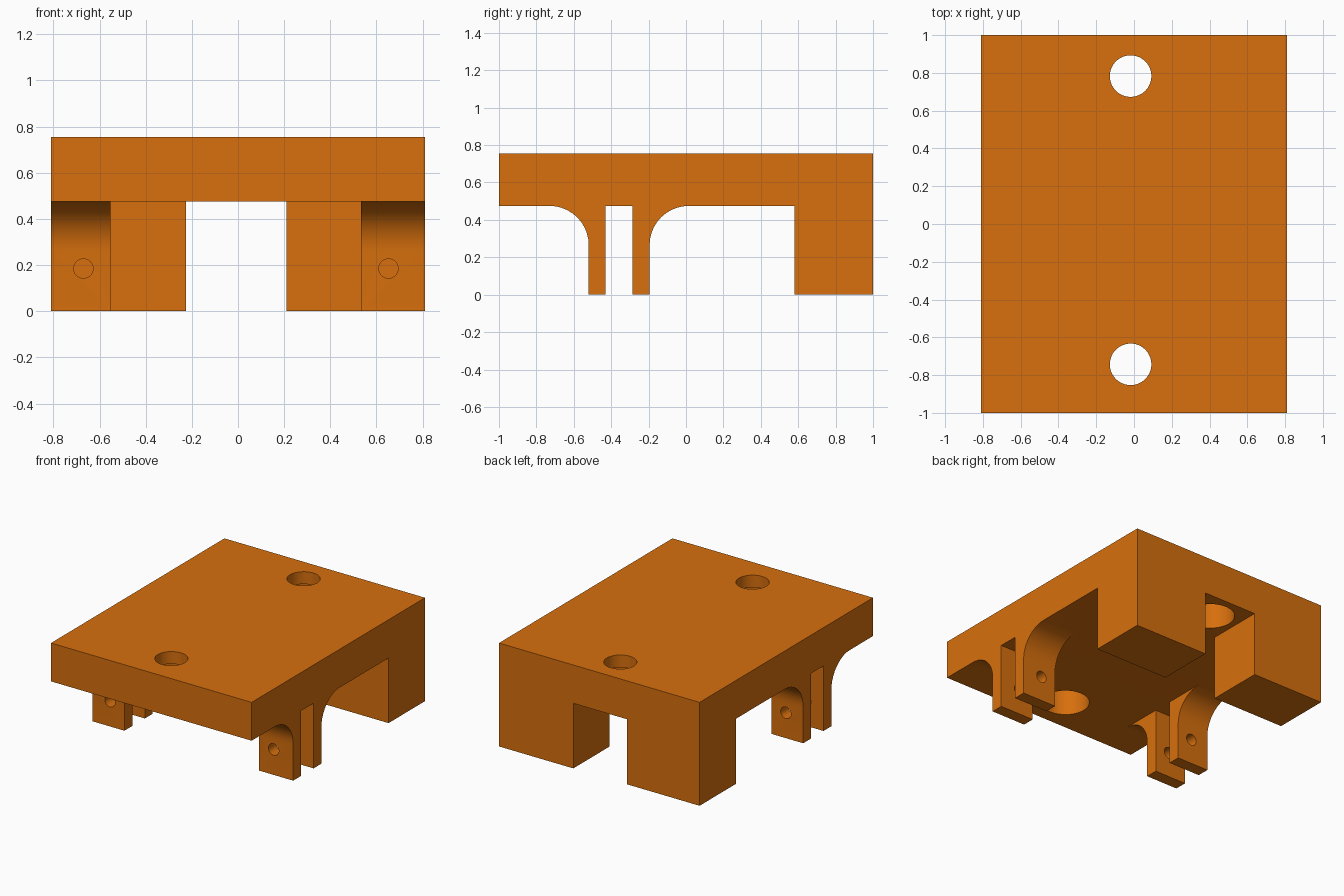
import bpy, bmesh, math

if "Cube" in bpy.data.objects:
    bpy.data.objects.remove(bpy.data.objects["Cube"])

W, TOP, UNDER = 0.81, 0.755, 0.475
FILLET = 0.21


def mesh_object(name, bm):
    bmesh.ops.recalc_face_normals(bm, faces=bm.faces)
    mesh = bpy.data.meshes.new(name)
    bm.to_mesh(mesh)
    bm.free()
    ob = bpy.data.objects.new(name, mesh)
    bpy.context.collection.objects.link(ob)
    return ob


def extrude_side(name, profile, x0, x1):
    """Extrude a (y, z) profile along x."""
    bm = bmesh.new()
    face = bm.faces.new([bm.verts.new((x0, y, z)) for y, z in profile])
    out = bmesh.ops.extrude_face_region(bm, geom=[face])
    moved = [v for v in out["geom"] if isinstance(v, bmesh.types.BMVert)]
    bmesh.ops.translate(bm, verts=moved, vec=(x1 - x0, 0, 0))
    return mesh_object(name, bm)


def box(name, x0, x1, y0, y1, z0, z1):
    return extrude_side(name, [(y0, z0), (y1, z0), (y1, z1), (y0, z1)], x0, x1)


def cylinder(name, r, depth, loc, rot=(0, 0, 0), sides=48):
    bm = bmesh.new()
    bmesh.ops.create_cone(bm, cap_ends=True, segments=sides,
                          radius1=r, radius2=r, depth=depth)
    ob = mesh_object(name, bm)
    ob.location, ob.rotation_euler = loc, rot
    return ob


def cut(target, cutter):
    cutter.hide_render = True
    mod = target.modifiers.new("cut", "BOOLEAN")
    mod.operation, mod.solver, mod.object = "DIFFERENCE", "EXACT", cutter
    bpy.context.view_layer.objects.active = target
    bpy.ops.object.modifier_apply(modifier=mod.name)
    bpy.data.objects.remove(cutter)


def arc(cy, a0, a1, n=10):
    """Fillet arc centred below the plate underside."""
    return [(cy + FILLET * math.cos(math.radians(a0 + (a1 - a0) * i / n)),
             UNDER - FILLET + FILLET * math.sin(math.radians(a0 + (a1 - a0) * i / n)))
            for i in range(n + 1)]


# Side silhouette: plate, filleted clevis lugs and back block
profile = [(-1, TOP), (-1, UNDER)]
profile += arc(-0.52 - FILLET, 90, 0)
profile += [(-0.52, 0), (-0.43, 0), (-0.43, UNDER), (-0.285, UNDER), (-0.285, 0), (-0.195, 0)]
profile += arc(-0.195 + FILLET, 180, 90)
profile += [(0.58, UNDER), (0.58, 0), (1, 0), (1, TOP)]
body = extrude_side("mounting_bracket", profile, -W, W)

# Wide channel between the lugs, narrow notch through the back block
cut(body, box("channel_cutter", -0.553, 0.533, -0.9, 0.58, -0.1, UNDER))
cut(body, box("notch_cutter", -0.225, 0.21, 0.5, 1.1, -0.1, UNDER))

# Screw holes with counterbores from below
for y in (0.783, -0.743):
    cut(body, cylinder("screw_hole_cutter", 0.11, 1, (-0.018, y, 0.7)))
    cut(body, cylinder("counterbore_cutter", 0.162, 0.4, (-0.018, y, 0.465)))

# Pin holes through the lugs
for x in (-0.67, 0.652):
    cut(body, cylinder("pin_hole_cutter", 0.042, 0.6, (x, -0.36, 0.185),
                       (math.pi / 2, 0, 0), 32))

# Orange finish, smooth bores with crisp edges
mat = bpy.data.materials.new("orange")
mat.diffuse_color = (0.68, 0.16, 0.004, 1)
mat.use_nodes = True
mat.node_tree.nodes["Principled BSDF"].inputs["Base Color"].default_value = mat.diffuse_color
body.data.materials.clear()
body.data.materials.append(mat)
body.select_set(True)
bpy.context.view_layer.objects.active = body
bpy.ops.object.shade_smooth_by_angle(angle=math.radians(30))
